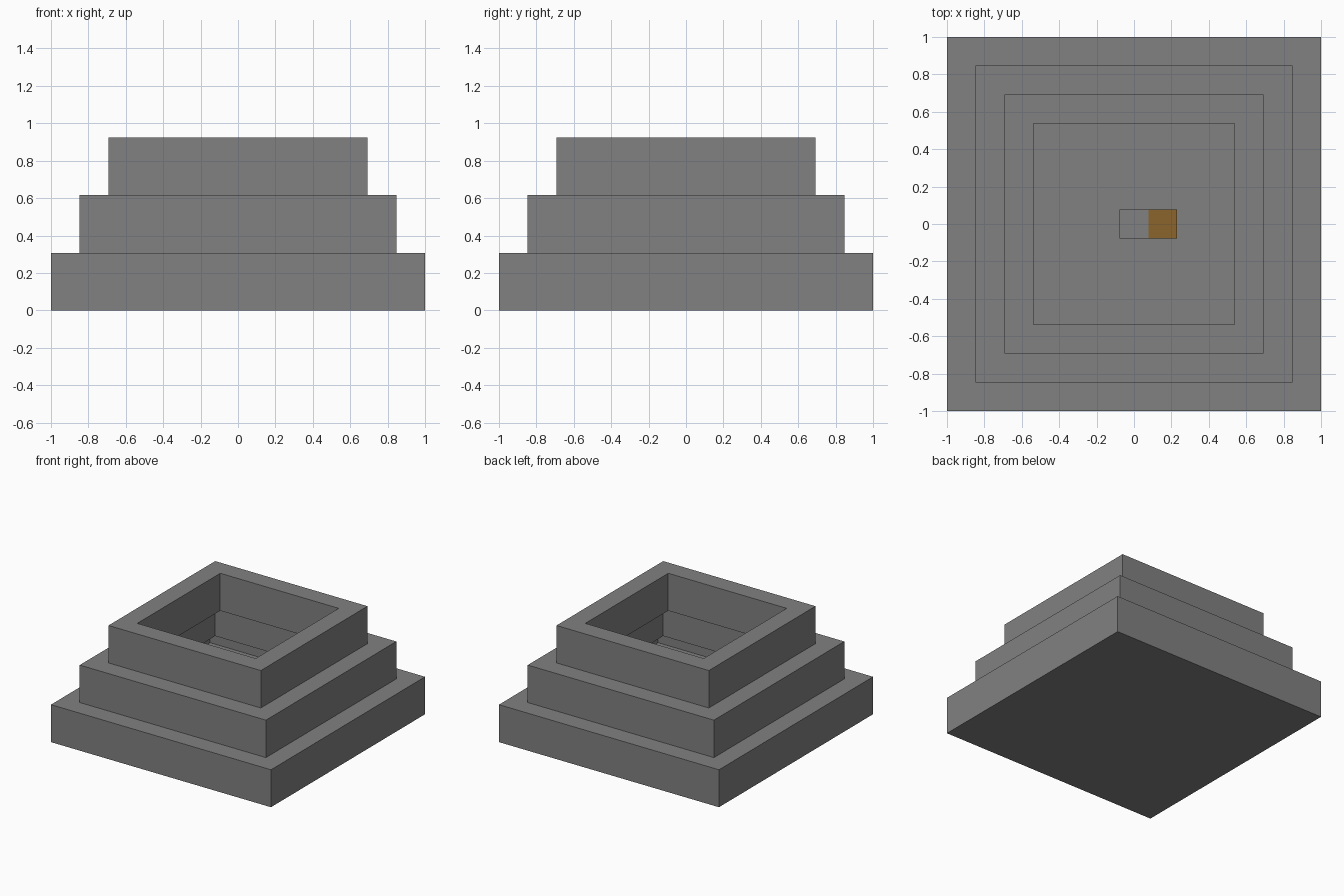
import bpy
import bmesh

cube = bpy.data.objects.get("Cube")
if cube:
    bpy.data.objects.remove(cube, do_unlink=True)

U = 2 / 13  # one building block


def material(name, rgb):
    m = bpy.data.materials.new(name)
    m.use_nodes = True
    m.diffuse_color = (*rgb, 1)
    m.node_tree.nodes["Principled BSDF"].inputs["Base Color"].default_value = (*rgb, 1)
    return m


stone = material("grey stone", (0.22, 0.22, 0.22))
wood = material("brown wood", (0.26, 0.13, 0.025))


def finish(name, bm, mat):
    bmesh.ops.recalc_face_normals(bm, faces=bm.faces)
    mesh = bpy.data.meshes.new(name)
    bm.to_mesh(mesh)
    bm.free()
    mesh.materials.append(mat)
    obj = bpy.data.objects.new(name, mesh)
    bpy.context.collection.objects.link(obj)


# Hollow stepped shell: a closed square profile of (half width, height) in blocks
steps = [(6.5, 0), (6.5, 2), (5.5, 2), (5.5, 4), (4.5, 4), (4.5, 6),
         (3.5, 6), (3.5, 4), (4.5, 4), (4.5, 2), (5.5, 2), (5.5, 1)]
# keep the inner corners a hair away from the outer ones
steps[8] = (4.49, 4)
steps[10] = (5.49, 2)
steps[11] = (5.49, 1)
bm = bmesh.new()
rings = [[bm.verts.new((sx * w * U, sy * w * U, z * U))
          for sx, sy in ((-1, -1), (1, -1), (1, 1), (-1, 1))] for w, z in steps]
for a, b in zip(rings, rings[1:]):
    for i in range(4):
        j = (i + 1) % 4
        bm.faces.new((a[i], a[j], b[j], b[i]))
bm.faces.new(rings[0])    # underside
bm.faces.new(rings[-1])   # inner floor
finish("stepped_shell", bm, stone)


# Two blocks standing on the inner floor
def block(name, x, mat):
    bm = bmesh.new()
    bmesh.ops.create_cube(bm, size=U)
    bmesh.ops.translate(bm, verts=bm.verts, vec=(x, 0, 1.5 * U))
    finish(name, bm, mat)


block("centre_block", 0, stone)
block("wooden_block", U, wood)
